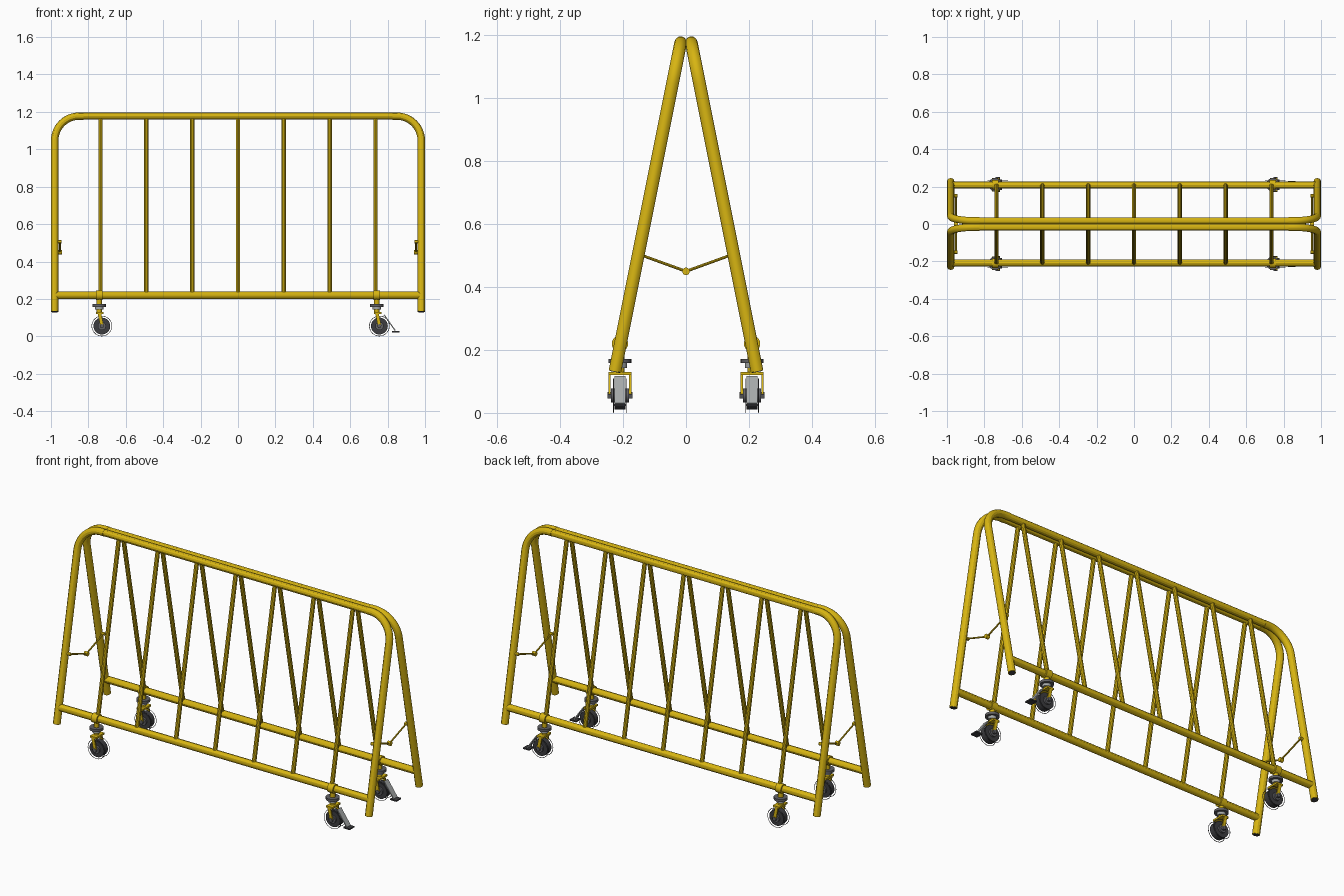
import bpy
import math
from mathutils import Vector

cube = bpy.data.objects.get("Cube")
if cube:
    bpy.data.objects.remove(cube, do_unlink=True)


def material(name, r, g, b):
    m = bpy.data.materials.new(name)
    m.use_nodes = True
    m.diffuse_color = (r, g, b, 1)
    m.node_tree.nodes["Principled BSDF"].inputs["Base Color"].default_value = (r, g, b, 1)
    return m


yellow = material("safety yellow", 0.68, 0.46, 0.006)
rubber = material("dark rubber", 0.045, 0.045, 0.05)
steel = material("dark steel", 0.12, 0.12, 0.13)
light = material("light steel", 0.38, 0.4, 0.4)


def finish(obj, name, mat, smooth=True):
    obj.name = name
    obj.data.materials.clear()
    obj.data.materials.append(mat)
    if smooth:
        bpy.ops.object.shade_smooth_by_angle()
    return obj


def tube(name, points, radius, mat, sides=4):
    """Round tube swept along a list of points."""
    curve = bpy.data.curves.new(name, "CURVE")
    curve.dimensions = "3D"
    curve.bevel_depth = radius
    curve.bevel_resolution = sides
    curve.use_fill_caps = True
    spline = curve.splines.new("POLY")
    spline.points.add(len(points) - 1)
    for p, co in zip(spline.points, points):
        p.co = (*co, 1)
    obj = bpy.data.objects.new(name, curve)
    bpy.context.collection.objects.link(obj)
    bpy.ops.object.select_all(action="DESELECT")
    obj.select_set(True)
    bpy.context.view_layer.objects.active = obj
    bpy.ops.object.convert(target="MESH")
    return finish(bpy.context.object, name, mat)


def cylinder(name, a, b, radius, mat, sides=24):
    a, b = Vector(a), Vector(b)
    rot = (b - a).to_track_quat("Z", "Y").to_euler()
    bpy.ops.mesh.primitive_cylinder_add(vertices=sides, radius=radius, depth=(b - a).length,
                                        location=(a + b) / 2, rotation=rot)
    return finish(bpy.context.object, name, mat)


def box(name, centre, size, mat, tilt=0):
    """Box, optionally tilted about the y axis."""
    bpy.ops.mesh.primitive_cube_add(size=1, location=centre, rotation=(0, tilt, 0))
    obj = bpy.context.object
    obj.scale = size
    return finish(obj, name, mat, smooth=False)


TOP, LOW, LEG_X, BEND = 1.177, 0.22, 0.98, 0.13
names = {-1: "front", 1: "back"}


def on_frame(side, x, z):
    """Point on the leaning plane of the front or back frame."""
    return Vector((x, side * (0.017 + (TOP - z) * 0.2), z))


def bent_leg(side, end):
    label = f"{names[side]}_{'left' if end > 0 else 'right'}"
    path = [on_frame(side, end * LEG_X, 0.132)]
    for i in range(13):
        a = math.pi / 2 * i / 12
        path.append(on_frame(side, end * (LEG_X - BEND + BEND * math.cos(a)),
                             TOP - BEND + BEND * math.sin(a)))
    path.append(on_frame(side, end * 0.825, TOP))
    tube(label + "_leg", path, 0.02, yellow)
    # dark plug in the open end of the tube
    tube(label + "_leg_plug", [on_frame(side, end * LEG_X, 0.13),
                               on_frame(side, end * LEG_X, 0.14)], 0.0165, rubber)


def caster(side, end):
    label = f"{names[side]}_{'left' if end > 0 else 'right'}_caster_"
    x, y = end * 0.742, side * 0.21
    wx, wz = x + 0.014, 0.055

    # clamp on the lower rail and swivel stem
    cylinder(label + "clamp", (x - 0.018, y, LOW), (x + 0.018, y, LOW), 0.026, yellow)
    cylinder(label + "stem", (x, y, 0.125), (x, y, 0.215), 0.014, yellow, 16)
    cylinder(label + "plate", (x, y, 0.158), (x, y, 0.172), 0.036, steel)
    cylinder(label + "bearing", (x, y, 0.143), (x, y, 0.158), 0.022, light)

    # fork with a crown and two narrow cheeks
    box(label + "fork_crown", (x + 0.004, y, 0.125), (0.04, 0.074, 0.01), yellow)
    for s in (-1, 1):
        box(label + "fork_cheek", (x + 0.008, y + s * 0.033, 0.09), (0.018, 0.007, 0.075), yellow, -0.2)
        cylinder(label + "axle_nut", (wx, y + s * 0.028, wz), (wx, y + s * 0.04, wz), 0.012, steel, 5)
        # thin guard ring beside the wheel
        bpy.ops.mesh.primitive_torus_add(major_segments=32, minor_segments=6, major_radius=0.0535,
                                         minor_radius=0.0015, location=(wx, y + s * 0.02, wz),
                                         rotation=(math.pi / 2, 0, 0))
        finish(bpy.context.object, label + "guard_ring", steel)

    # wheel with a raised hub
    cylinder(label + "wheel", (wx, y - 0.018, wz), (wx, y + 0.018, wz), 0.045, rubber, 32)
    cylinder(label + "hub", (wx, y - 0.028, wz), (wx, y + 0.028, wz), 0.022, steel)

    # foot brake on the left-hand casters
    if end > 0:
        top, foot = Vector((wx + 0.025, y, 0.115)), Vector((wx + 0.085, y, 0.03))
        d = foot - top
        box(label + "brake_lever", (top + foot) / 2, (0.006, 0.034, d.length), light,
            math.atan2(d.x, d.z))
        box(label + "brake_pedal", foot + Vector((0.002, 0, -0.005)), (0.04, 0.042, 0.007), rubber)


# two leaning frames
for side in (-1, 1):
    n = names[side]
    tube(n + "_top_rail", [on_frame(side, -0.85, TOP), on_frame(side, 0.85, TOP)], 0.0185, yellow)
    tube(n + "_lower_rail", [on_frame(side, -LEG_X, LOW), on_frame(side, LEG_X, LOW)], 0.0195, yellow)
    for i in range(-3, 4):
        x = i * 0.245
        tube(f"{n}_upright_{i + 4}", [on_frame(side, x, LOW), on_frame(side, x, TOP)], 0.0118, yellow, 3)
    for end in (-1, 1):
        bent_leg(side, end)
        caster(side, end)

# folding stays between the frames
for end in (-1, 1):
    label = "left" if end > 0 else "right"
    x = end * 0.952
    pivot = Vector((x, 0, 0.45))
    for side in (-1, 1):
        anchor = on_frame(side, x, 0.505)
        tube(f"{label}_{names[side]}_stay", [anchor, pivot], 0.0045, yellow, 2)
        cylinder(f"{label}_{names[side]}_stay_pin", anchor + Vector((end * 0.028, 0, 0)),
                 anchor - Vector((end * 0.008, 0, 0)), 0.009, yellow, 12)
    cylinder(label + "_stay_pivot", pivot - Vector((0.01, 0, 0)), pivot + Vector((0.01, 0, 0)),
             0.012, yellow, 16)
